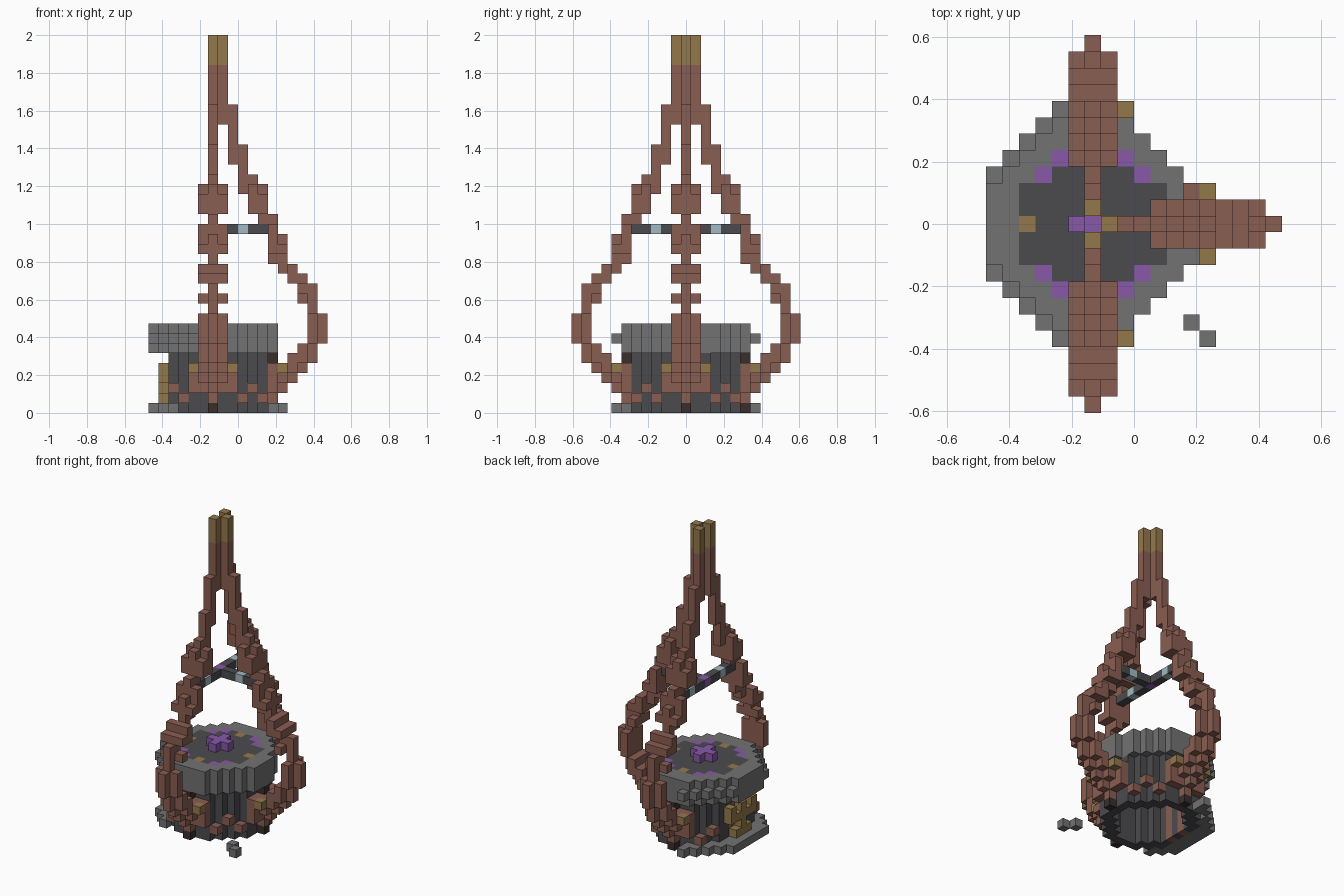
import bpy
import bmesh
from mathutils import Vector

if "Cube" in bpy.data.objects:
    bpy.data.objects.remove(bpy.data.objects["Cube"])

U = 2 / 38                      # edge length of one block
DIRS = {"left": (1, 0), "back": (0, 1), "front": (0, -1)}


def linear(c):
    c /= 255
    return c / 12.92 if c < 0.04 else ((c + 0.055) / 1.055) ** 2.4


def material(name, r, g, b):
    m = bpy.data.materials.new(name)
    m.use_nodes = True
    col = (linear(r), linear(g), linear(b), 1)
    m.diffuse_color = col
    m.node_tree.nodes["Principled BSDF"].inputs["Base Color"].default_value = col
    return m


MATS = {
    "red": material("red_brown_wood", 138, 94, 82),
    "gold": material("dull_gold", 148, 121, 76),
    "grey": material("mid_grey_stone", 114, 114, 114),
    "dark": material("dark_grey_iron", 75, 75, 79),
    "brown": material("blackened_brown", 58, 46, 44),
    "purple": material("purple_crystal", 135, 88, 168),
    "blue": material("pale_blue_glass", 160, 186, 194),
}


def build(name, cells):
    """Turn a {(x, y, z): colour} block map into one mesh of its outer faces."""
    bm = bmesh.new()
    verts = {}
    names = sorted(set(cells.values()))

    def corner(p):
        key = tuple(p)
        if key not in verts:
            verts[key] = bm.verts.new(((key[0] - 3) * U, (key[1] - 0.5) * U, key[2] * U))
        return verts[key]

    for cell, colour in cells.items():
        base = Vector(cell)
        for axis in range(3):
            a, b = Vector(), Vector()
            a[(axis + 1) % 3] = 1
            b[(axis + 2) % 3] = 1
            for side in (0, 1):
                n = Vector()
                n[axis] = 1
                near = base + (n if side else -n)
                if tuple(int(v) for v in near) in cells:
                    continue
                o = base + n * side
                loop = [o, o + a, o + a + b, o + b]
                if not side:
                    loop.reverse()
                quad = [corner([int(v) for v in p]) for p in loop]
                face = bm.faces.new(quad)
                face.material_index = names.index(colour)
    mesh = bpy.data.meshes.new(name)
    bm.to_mesh(mesh)
    bm.free()
    for n in names:
        mesh.materials.append(MATS[n])
    obj = bpy.data.objects.new(name, mesh)
    bpy.context.collection.objects.link(obj)
    return obj


def turn(d, r, t, z):
    """Radial distance r, sideways offset t and height z along direction d."""
    return (r * d[0] - t * d[1], r * d[1] + t * d[0], z)


GRID = [(x, y) for x in range(-7, 8) for y in range(-7, 8)]

# Hollow drum wall, open underneath
drum = {}
for x, y in GRID:
    s, m = abs(x) + abs(y), max(abs(x), abs(y))
    inside = m <= 4 and s <= 5 and x >= -3
    if m <= 5 and s <= 7 and x >= -4 and not inside:
        for z in range(6):
            drum[x, y, z] = "dark"
            if x == -4 and abs(y) == 1 and z < 5:
                drum[x, y, z] = "red"
build("drum", drum)

# Stepped lid with painted top
lid = {}
for x, y in GRID:
    s, m = abs(x) + abs(y), max(abs(x), abs(y))
    if (x, y) == (6, 2):
        continue
    for z in (6, 7, 8):
        wide = z == 7 and -6 <= x <= -2 and s <= 9
        if (m <= 6 and s <= 8) or wide:
            lid[x, y, z] = "grey"
    if m <= 4 and s <= 6:
        lid[x, y, 8] = "dark"
        if s == 6 and m < 4 or s == 6 and abs(y) == 4:
            lid[x, y, 8] = "purple"
        if m == 4 and s == 4:
            lid[x, y, 8] = "gold"
build("lid", lid)

# Crystal cluster on the lid
build("crystal", {(x, y, 9): "purple" for x, y in GRID if abs(x) + abs(y) <= 1})

# Broken base ring and loose blocks
base = {(x, y, 0): "grey" for x, y in GRID
        if -6 <= x <= -4 and 7 < abs(x) + abs(y) <= 9 or x in (-6, -5) and abs(y) <= 3}
base.update({(-3, 6, 0): "grey", (-2, 6, 0): "grey", (-2, 7, 0): "grey"})
build("base_ring", base)
build("loose_blocks", {(6, -6, 0): "grey", (7, -7, 0): "grey"})

# Gold emblem on the side without an arm
emblem = {}
for y in range(-2, 3):
    for z in range(1, 5):
        if y == 0 or z == 3 or (abs(y) == 2 and z == 4) or (abs(y) == 1 and z == 1):
            emblem[-5, y, z] = "gold"
build("emblem", emblem)

# Arm strands as (distance, lowest, highest)
SPINE = [(1, 29, 34), (2, 25, 30), (3, 22, 26), (4, 20, 23), (5, 19, 22),
         (6, 15, 19), (7, 14, 17), (8, 13, 14), (9, 11, 13), (10, 7, 12),
         (11, 7, 9), (10, 5, 6), (9, 4, 6), (8, 3, 5), (7, 2, 4)]
FLANK = [(4, 20, 22), (5, 20, 21), (6, 16, 18), (7, 16, 16), (8, 13, 14),
         (9, 13, 13), (9, 11, 11), (10, 7, 9), (9, 5, 6), (8, 4, 5), (7, 3, 4)]

for label, d in DIRS.items():
    arm = {}
    for strands, offsets in ((SPINE, (0,)), (FLANK, (-1, 1))):
        for r, low, high in strands:
            for z in range(low, high + 1):
                for t in offsets:
                    arm[turn(d, r, t, z)] = "red"
    for z in (35, 36, 37):
        arm[turn(d, 1, 0, z)] = "gold"
    for t in (-2, 2):
        arm[turn(d, 7, t, 4)] = "gold"
    build(label + "_arm", arm)

    # Post and vine garland against the drum
    vine = {turn(d, 6, 0, z): "brown" for z in (0, 5)}
    for t in range(-4, 5):
        r = min(6, 8 - abs(t))
        heights = {0: (1, 2, 3, 4), 1: (2, 3, 4), 2: (2, 3, 4), 3: (1,), 4: (2,)}
        for z in heights[abs(t)]:
            vine[turn(d, r, t, z)] = "red"
    build(label + "_vine", vine)

# Cross bars meeting at a crystal
bars = {(0, 0, 18): "purple"}
for d in DIRS.values():
    for r in range(1, 6):
        bars[turn(d, r, 0, 18)] = "blue" if r == 3 else "dark"
build("cross_bars", bars)
